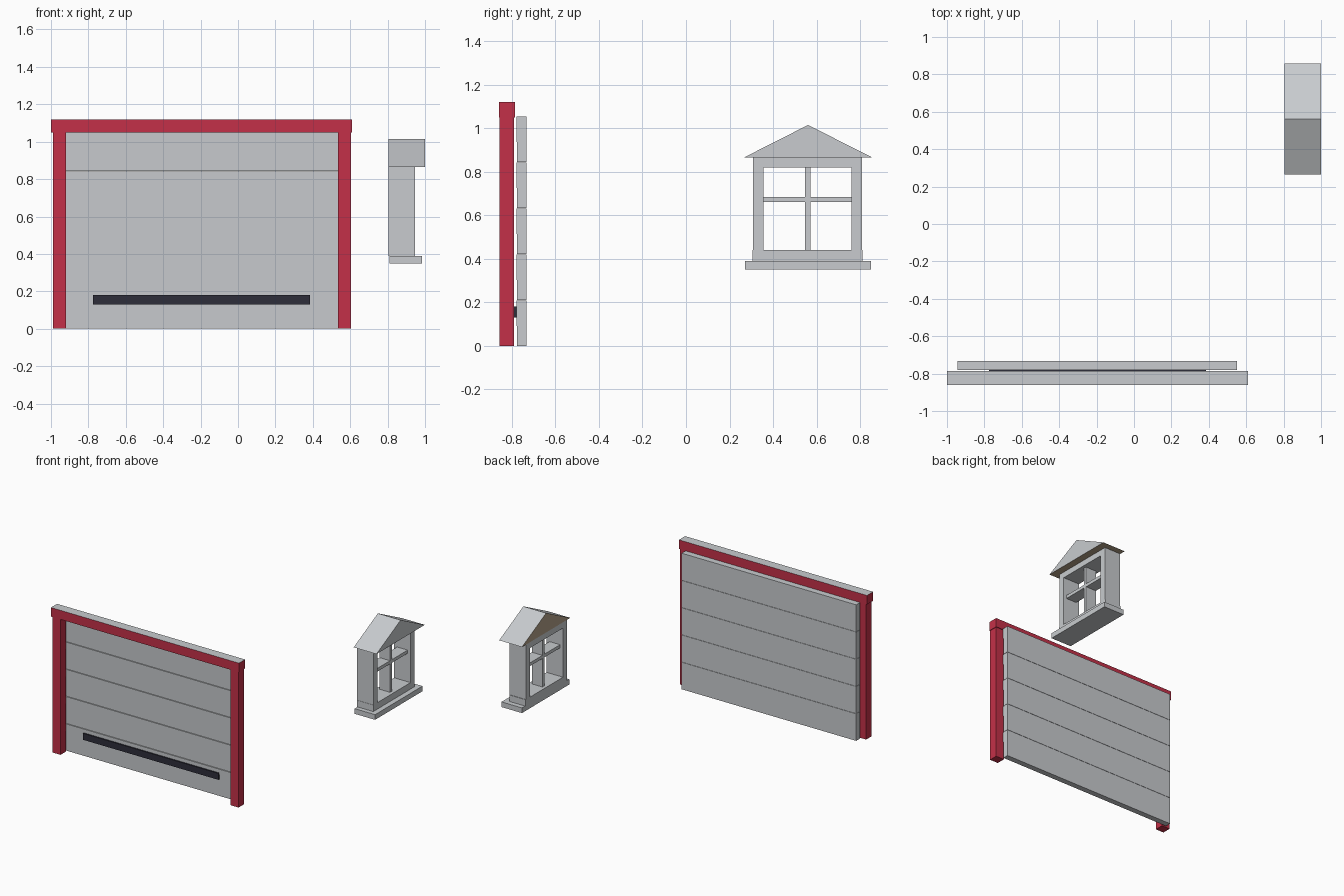
import bpy
import bmesh

cube = bpy.data.objects.get("Cube")
if cube:
    bpy.data.objects.remove(cube, do_unlink=True)


def material(name, rgb):
    m = bpy.data.materials.new(name)
    m.use_nodes = True
    m.diffuse_color = (*rgb, 1)
    m.node_tree.nodes["Principled BSDF"].inputs["Base Color"].default_value = (*rgb, 1)
    return m


grey = material("light grey", (0.58, 0.60, 0.62))
red = material("frame red", (0.55, 0.03, 0.065))
dark = material("dark handle", (0.027, 0.027, 0.042))
brown = material("roof underside brown", (0.46, 0.36, 0.25))


def prism(name, profile, x0, x1, mats, rule=None):
    """Extrude a (y, z) profile along x; rule(normal) picks the material."""
    bm = bmesh.new()
    face = bm.faces.new([bm.verts.new((x0, y, z)) for y, z in profile])
    ext = bmesh.ops.extrude_face_region(bm, geom=[face])
    moved = [v for v in ext["geom"] if isinstance(v, bmesh.types.BMVert)]
    bmesh.ops.translate(bm, verts=moved, vec=(x1 - x0, 0, 0))
    bmesh.ops.recalc_face_normals(bm, faces=bm.faces)
    if rule:
        for f in bm.faces:
            f.material_index = rule(f.normal)
    mesh = bpy.data.meshes.new(name)
    bm.to_mesh(mesh)
    bm.free()
    for m in mats:
        mesh.materials.append(m)
    ob = bpy.data.objects.new(name, mesh)
    bpy.context.collection.objects.link(ob)
    return ob


def box(name, x, y, z, mats, rule=None):
    profile = [(y[0], z[0]), (y[1], z[0]), (y[1], z[1]), (y[0], z[1])]
    return prism(name, profile, *x, mats, rule)


# Door frame: two posts and a header with a grey top
frame_y = (-0.857, -0.79)
for side, x in (("right", (-0.99, -0.92)), ("left", (0.535, 0.605))):
    box(side + "_door_post", x, frame_y, (0, 1.05), [red])
box("door_header", (-1, 0.61), (-0.86, -0.785), (1.05, 1.12), [red, grey],
    lambda n: int(n.z > 0.5))

# Door made of five slightly tapered panels
count, height = 5, 1.055
step = height / count
for i in range(count):
    z0, z1 = i * step, (i + 1) * step - 0.002
    prism(f"door_panel_{i + 1}",
          [(-0.776, z0), (-0.732, z0), (-0.732, z1), (-0.78, z1)],
          -0.945, 0.55, [grey])
box("door_handle", (-0.775, 0.385), (-0.79, -0.775), (0.13, 0.18), [dark])

# Window: base, sill, posts, lintel and crossed bars
depth = (0.805, 0.945)
bars = (0.83, 0.92)
box("window_base", (0.81, 0.985), (0.27, 0.85), (0.35, 0.39), [grey])
box("window_sill", depth, (0.305, 0.812), (0.39, 0.44), [grey])
for side, y in (("front", (0.307, 0.355)), ("back", (0.761, 0.808))):
    box(side + "_window_post", depth, y, (0.44, 0.82), [grey])
box("window_lintel", depth, (0.307, 0.808), (0.82, 0.865), [grey])
box("vertical_bar", bars, (0.546, 0.571), (0.44, 0.82), [grey])
box("horizontal_bar", bars, (0.355, 0.761), (0.66, 0.685), [grey])

# Gabled roof with brown underside and inner gable
prism("window_roof", [(0.265, 0.865), (0.857, 0.865), (0.561, 1.015)],
      0.805, 1, [grey, brown], lambda n: int(n.z < -0.5 or n.x < -0.5))
